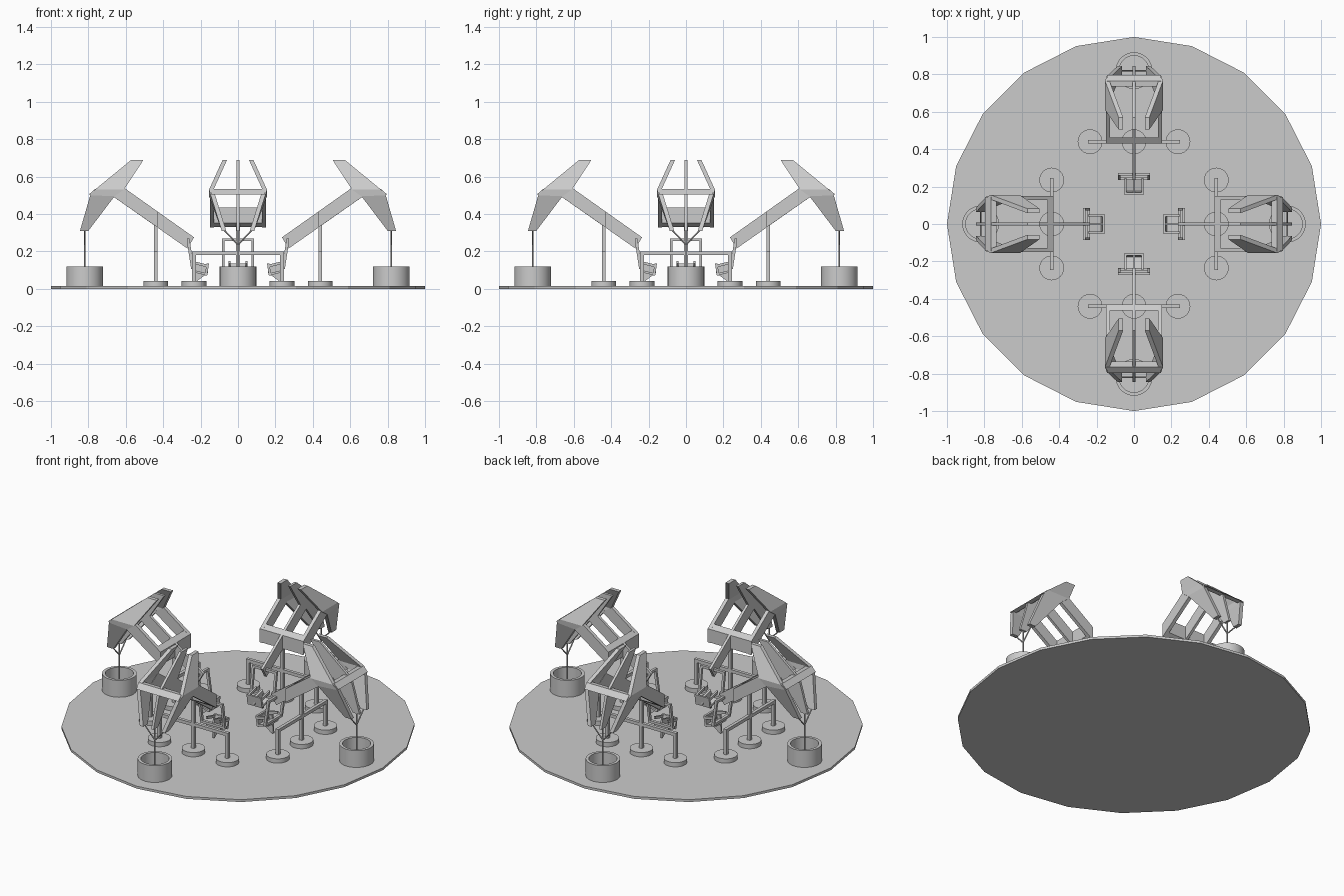
import bpy, bmesh, math
from mathutils import Vector, Matrix

if "Cube" in bpy.data.objects:
    bpy.data.objects.remove(bpy.data.objects["Cube"])


def make(name, bm, turns=4, smooth=False):
    """Turn a bmesh into objects repeated around the platform."""
    bmesh.ops.recalc_face_normals(bm, faces=bm.faces)
    me = bpy.data.meshes.new(name)
    bm.to_mesh(me)
    bm.free()
    if smooth:
        me.shade_smooth()
        me.set_sharp_from_angle(angle=math.radians(35))
    for i in range(turns):
        ob = bpy.data.objects.new(f"{name}_{i + 1}", me)
        ob.matrix_world = Matrix.Rotation(i * math.pi / 2, 4, 'Z')
        bpy.context.collection.objects.link(ob)


def box(bm, x0, x1, y0, y1, z0, z1):
    m = Matrix.Translation(((x0 + x1) / 2, (y0 + y1) / 2, (z0 + z1) / 2)) @ \
        Matrix.Diagonal((x1 - x0, y1 - y0, z1 - z0, 1))
    bmesh.ops.create_cube(bm, size=1, matrix=m)


def rod(bm, a, b, r, n=8):
    a, b = Vector(a), Vector(b)
    d = b - a
    m = Matrix.Translation((a + b) / 2) @ d.to_track_quat('Z', 'Y').to_matrix().to_4x4()
    bmesh.ops.create_cone(bm, cap_ends=True, segments=n, radius1=r, radius2=r,
                          depth=d.length, matrix=m)


def plate(bm, pts, t):
    """Solid plate from (x, y, z) corners, thickened by t along y."""
    a = [bm.verts.new((x, y - t / 2, z)) for x, y, z in pts]
    b = [bm.verts.new((x, y + t / 2, z)) for x, y, z in pts]
    bm.faces.new(a)
    bm.faces.new(b[::-1])
    for i in range(len(pts)):
        j = (i + 1) % len(pts)
        bm.faces.new((a[i], a[j], b[j], b[i]))


def flat(pts, y=0):
    return [(x, y, z) for x, z in pts]


# round 20-sided platform
bm = bmesh.new()
bmesh.ops.create_cone(bm, cap_ends=True, segments=20, radius1=1, radius2=1, depth=0.015,
                      matrix=Matrix.Translation((0, 0, 0.0075)))
make("platform", bm, turns=1)

# round feet
bm = bmesh.new()
for y in (-0.235, 0, 0.235):
    rod(bm, (0.44, y, 0.013), (0.44, y, 0.042), 0.066, 32)
make("foot", bm, smooth=True)

# side posts, cross rail and tall centre post
bm = bmesh.new()
for y in (-0.235, 0.235):
    box(bm, 0.43, 0.45, y - 0.01, y + 0.01, 0.04, 0.18)
box(bm, 0.43, 0.45, -0.245, 0.245, 0.18, 0.2)
box(bm, 0.43, 0.45, -0.01, 0.01, 0.04, 0.385)
make("support_frame", bm)

# lever beam, side arms and the bar joining them
bm = bmesh.new()
plate(bm, flat([(0.235, 0.275), (0.27, 0.215), (0.67, 0.495), (0.605, 0.537)]), 0.016)
for s in (-1, 1):
    plate(bm, flat([(0.43, 0.413), (0.43, 0.328), (0.67, 0.495), (0.605, 0.537)], s * 0.14), 0.022)
plate(bm, flat([(0.43, 0.33), (0.43, 0.413), (0.462, 0.435), (0.462, 0.352)]), 0.28)
make("lever", bm)

# curved head: three ribs, kinked at the middle, outer ones tapering in
bm = bmesh.new()
for s in (-1, 0, 1):
    t = 0.024 if s else 0.016
    tip, mid, low = s * 0.07, s * 0.143, s * 0.075
    plate(bm, [(0.505, tip, 0.69), (0.57, tip, 0.69), (0.765, mid, 0.53), (0.61, mid, 0.53)], t)
    plate(bm, [(0.61, mid, 0.53), (0.765, mid, 0.53), (0.79, s * 0.134, 0.5), (0.66, mid, 0.495)], t)
    plate(bm, [(0.66, mid, 0.495), (0.79, s * 0.134, 0.5), (0.845, low, 0.31), (0.80, low, 0.31)], t)
plate(bm, flat([(0.735, 0.53), (0.765, 0.533), (0.797, 0.505), (0.765, 0.505)]), 0.29)
make("head", bm)

# forked rope
bm = bmesh.new()
for y in (-0.075, 0, 0.075):
    rod(bm, (0.82, y, 0.315), (0.82, 0, 0.235), 0.004)
rod(bm, (0.82, 0, 0.24), (0.82, 0, 0.02), 0.004)
make("rope", bm)

# open round bucket
bm = bmesh.new()
prof = [(0, 0.015), (0.098, 0.015), (0.098, 0.12), (0.08, 0.12), (0.08, 0.03), (0, 0.03)]
vs = [bm.verts.new((r, 0, z)) for r, z in prof]
es = [bm.edges.new(p) for p in zip(vs, vs[1:])]
bmesh.ops.spin(bm, geom=vs + es, axis=(0, 0, 1), cent=(0, 0, 0), steps=32, angle=2 * math.pi)
bmesh.ops.remove_doubles(bm, verts=bm.verts, dist=1e-5)
bmesh.ops.translate(bm, verts=bm.verts, vec=(0.82, 0, 0))
make("bucket", bm, smooth=True)

# hanging hoop at the inner end of the lever
bm = bmesh.new()
box(bm, 0.258, 0.274, -0.085, 0.085, 0.255, 0.27)
for s in (-1, 1):
    plate(bm, flat([(0.258, 0.26), (0.274, 0.26), (0.252, 0.115), (0.236, 0.115)], s * 0.078), 0.014)
box(bm, 0.234, 0.252, -0.085, 0.085, 0.105, 0.12)
make("hanger", bm)

# counterweight seat with back panel
bm = bmesh.new()
plate(bm, flat([(0.24, 0.145), (0.165, 0.125), (0.16, 0.085), (0.235, 0.03), (0.247, 0.03)]), 0.012)
for s in (-1, 1):
    plate(bm, flat([(0.245, 0.15), (0.165, 0.13), (0.165, 0.115), (0.245, 0.135)], s * 0.045), 0.012)
plate(bm, flat([(0.155, 0.135), (0.168, 0.135), (0.178, 0.07), (0.165, 0.07)]), 0.1)
plate(bm, flat([(0.165, 0.082), (0.165, 0.07), (0.245, 0.09), (0.245, 0.102)]), 0.1)
make("counterweight_seat", bm)
